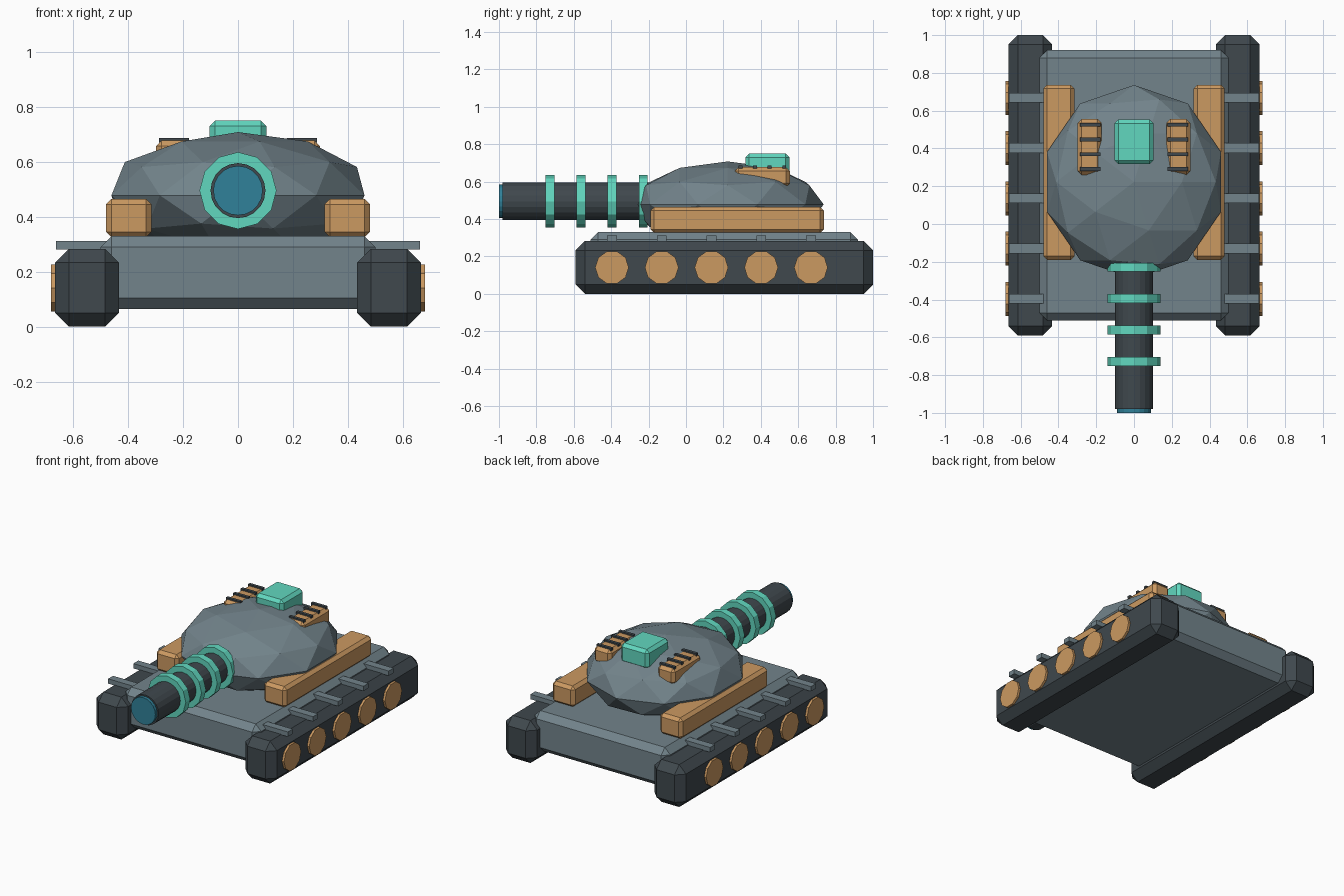
import bpy, math

if "Cube" in bpy.data.objects:
    bpy.data.objects.remove(bpy.data.objects["Cube"])


def material(name, r, g, b):
    m = bpy.data.materials.new(name)
    m.diffuse_color = (r, g, b, 1)
    m.use_nodes = True
    m.node_tree.nodes["Principled BSDF"].inputs["Base Color"].default_value = m.diffuse_color
    return m


STEEL = material("steel", 0.17, 0.23, 0.26)
DARK = material("dark", 0.05, 0.065, 0.075)
ORANGE = material("orange", 0.60, 0.32, 0.12)
MINT = material("mint", 0.12, 0.68, 0.52)
BLUE = material("blue", 0.03, 0.22, 0.32)


def box(name, x, y, z, mat, bevel=0.0):
    """Chamfered box from (min, max) ranges."""
    bpy.ops.mesh.primitive_cube_add(size=1)
    o = bpy.context.object
    o.name = name
    o.location = [(r[0] + r[1]) / 2 for r in (x, y, z)]
    o.scale = [r[1] - r[0] for r in (x, y, z)]
    bpy.ops.object.transform_apply(location=False, rotation=False, scale=True)
    o.data.materials.append(mat)
    if bevel:
        b = o.modifiers.new("bevel", 'BEVEL')
        b.width = bevel
        b.segments = 1
    return o


def cylinder(name, sides, r, depth, loc, axis, mat):
    rot = (math.pi / 2, 0, 0) if axis == 'y' else (0, math.pi / 2, 0)
    bpy.ops.mesh.primitive_cylinder_add(vertices=sides, radius=r, depth=depth,
                                        location=loc, rotation=rot)
    o = bpy.context.object
    o.name = name
    o.data.materials.append(mat)
    return o


# Hull
box("hull", (-0.5, 0.5), (-0.51, 0.92), (0.065, 0.33), STEEL, 0.04)

# Turret: flattened faceted dome
bpy.ops.mesh.primitive_ico_sphere_add(subdivisions=2, radius=1,
                                      location=(0, 0.223, 0.478))
turret = bpy.context.object
turret.name = "turret"
turret.scale = (0.484, 0.513, 0.23)
turret.data.materials.append(STEEL)

# Barrel with cooling rings and glowing muzzle
cylinder("barrel", 20, 0.1, 0.88, (0, -0.54, 0.495), 'y', DARK)
cylinder("muzzle", 20, 0.09, 0.04, (0, -0.98, 0.495), 'y', BLUE)
for i in range(4):
    cylinder("barrel_ring", 12, 0.14, 0.047,
             (0, -0.727 + i * 0.166, 0.495), 'y', MINT)

# Roof hatch
box("hatch", (-0.103, 0.103), (0.317, 0.553), (0.62, 0.75), MINT, 0.02)

# Parts on both sides
for s, side in ((-1, "left"), (1, "right")):
    def span(a, b):
        return tuple(sorted((s * a, s * b)))

    box(side + "_track", span(0.433, 0.665), (-0.59, 1.0), (0, 0.283), DARK, 0.05)
    box(side + "_side_box", span(0.315, 0.48), (-0.19, 0.737),
        (0.325, 0.465), ORANGE, 0.02)
    box(side + "_vent", span(0.172, 0.298), (0.26, 0.555),
        (0.57, 0.677), ORANGE, 0.02)
    for i in range(4):
        y = 0.291 + i * 0.078
        box(side + "_vent_bar", span(0.178, 0.287), (y - 0.01, y + 0.01),
            (0.67, 0.687), DARK)
    for i in range(5):
        y = -0.396 + i * 0.266
        cylinder(side + "_wheel", 10, 0.09, 0.06, (s * 0.65, y, 0.141), 'x', ORANGE)
        box(side + "_fender_slat", span(0.46, 0.663), (y - 0.026, y + 0.026),
            (0.28, 0.312), STEEL)
